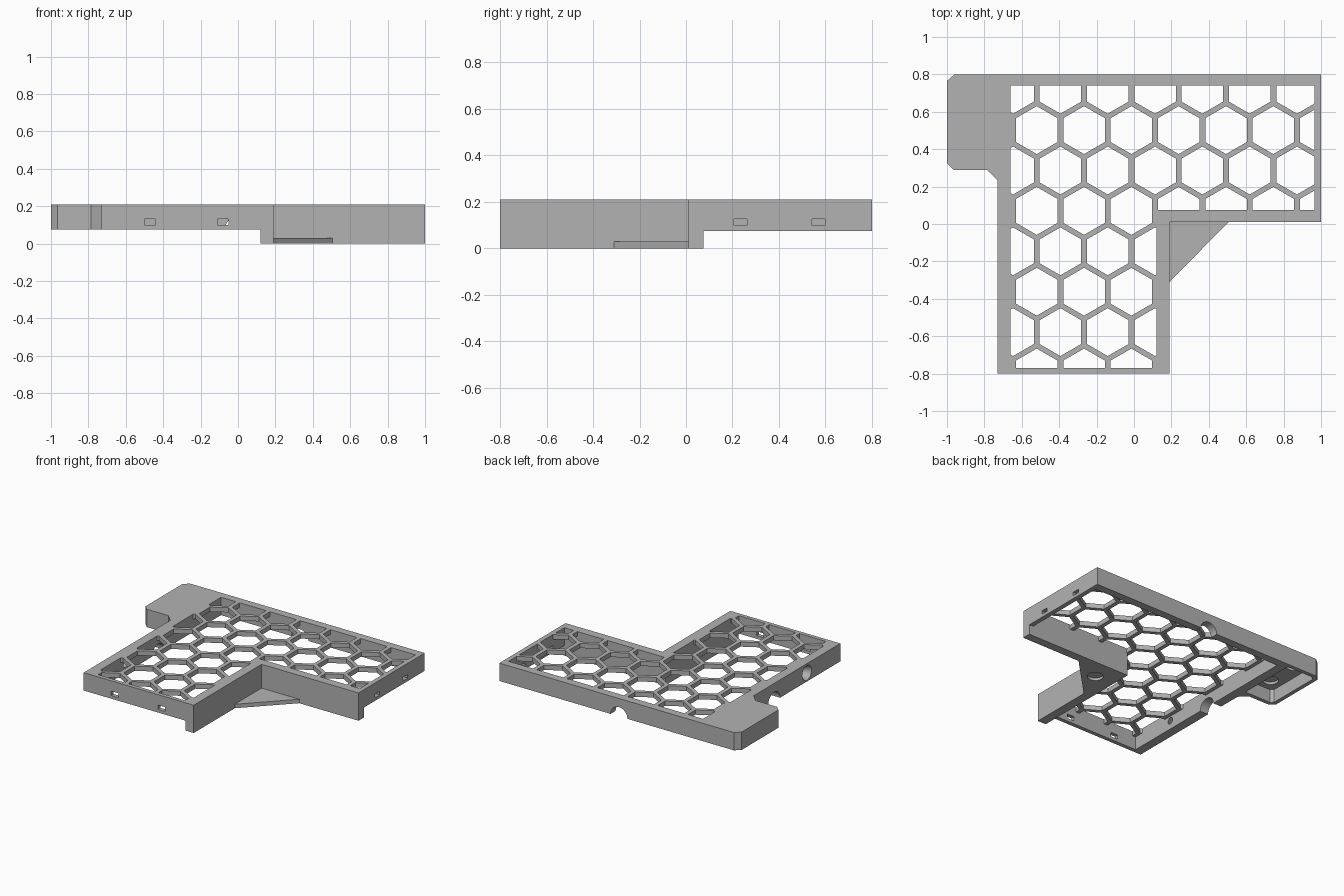
import bpy, bmesh, math
from mathutils import Matrix, Vector

default = bpy.data.objects.get("Cube")
if default:
    bpy.data.objects.remove(default)

gray = bpy.data.materials.new("matte gray")
gray.use_nodes = True
COLOR = (0.45, 0.45, 0.45, 1)
gray.diffuse_color = COLOR
gray.node_tree.nodes["Principled BSDF"].inputs["Base Color"].default_value = COLOR

BOTTOM, TOP, PLATE = 0.075, 0.21, 0.035


def add_prism(bm, pts, z0, z1):
    low = [bm.verts.new((x, y, z0)) for x, y in pts]
    high = [bm.verts.new((x, y, z1)) for x, y in pts]
    bm.faces.new(low[::-1])
    bm.faces.new(high)
    for i in range(len(pts)):
        j = (i + 1) % len(pts)
        bm.faces.new((low[i], low[j], high[j], high[i]))


def make_object(name, bm):
    bmesh.ops.recalc_face_normals(bm, faces=bm.faces)
    mesh = bpy.data.meshes.new(name)
    bm.to_mesh(mesh)
    bm.free()
    mesh.materials.append(gray)
    ob = bpy.data.objects.new(name, mesh)
    bpy.context.collection.objects.link(ob)
    return ob


def prism(name, pts, z0, z1):
    bm = bmesh.new()
    add_prism(bm, pts, z0, z1)
    return make_object(name, bm)


def rect(x0, x1, y0, y1):
    return [(x0, y0), (x1, y0), (x1, y1), (x0, y1)]


def box(name, center, size):
    x, y, z = center
    w, d, h = (s / 2 for s in size)
    return prism(name, rect(x - w, x + w, y - d, y + d), z - h, z + h)


def cone(name, center, r1, r2, depth, axis="Z"):
    # r1 lies at the low end of the axis, r2 at the high end
    bm = bmesh.new()
    direction = {"X": Vector((1, 0, 0)), "Y": Vector((0, 1, 0)), "Z": Vector((0, 0, 1))}[axis]
    turn = direction.to_track_quat("Z", "Y").to_matrix().to_4x4()
    bmesh.ops.create_cone(bm, cap_ends=True, segments=32, radius1=r1, radius2=r2,
                          depth=depth, matrix=Matrix.Translation(center) @ turn)
    return make_object(name, bm)


def cut(ob, *cutters):
    # Apply the cuts, then drop the cutters
    for c in cutters:
        c.hide_render = True
        mod = ob.modifiers.new("cut", "BOOLEAN")
        mod.operation, mod.solver, mod.object = "DIFFERENCE", "EXACT", c
    bpy.context.view_layer.update()
    deps = bpy.context.evaluated_depsgraph_get()
    mesh = bpy.data.meshes.new_from_object(ob.evaluated_get(deps))
    ob.modifiers.clear()
    ob.data = mesh
    for c in cutters:
        bpy.data.objects.remove(c)


# L-shaped walls with the side block
outline = [(-0.73, -0.8), (0.19, -0.8), (0.19, 0.01), (1, 0.01), (1, 0.8), (-0.96, 0.8),
           (-1, 0.765), (-1, 0.325), (-0.965, 0.29), (-0.785, 0.29), (-0.73, 0.235)]
inside = [(-0.66, -0.77), (0.12, -0.77), (0.12, 0.075), (0.965, 0.075), (0.965, 0.74), (-0.66, 0.74)]
pocket = [(-0.73, 0.32), (-0.73, 0.77), (-0.945, 0.77), (-0.97, 0.75), (-0.97, 0.34), (-0.95, 0.32)]
walls = prism("tray_walls", outline, BOTTOM, TOP)

cutters = [prism("inside_cutter", inside, -0.1, 0.4),
           prism("pocket_cutter", pocket, 0, TOP - PLATE)]
# Blind holes in the block pocket
cutters += [cone("blind_hole", (-0.87, y, 0.18), 0.055, 0.055, 0.03) for y in (0.42, 0.67)]
# Strap slots in the two open ends
cutters += [box("front_slot", (x, -0.79, 0.115), (0.06, 0.1, 0.033)) for x in (-0.47, -0.08)]
cutters += [box("end_slot", (0.99, y, 0.112), (0.1, 0.055, 0.027)) for y in (0.235, 0.57)]
# Cable notches and a countersunk screw hole
cutters += [cone("back_notch", (0, 0.78, BOTTOM), 0.07, 0.07, 0.15, "Y"),
            cone("side_notch", (-0.7, -0.01, BOTTOM), 0.07, 0.07, 0.15, "X"),
            cone("screw_hole", (-0.695, -0.4, 0.14), 0.06, 0.02, 0.09, "X")]
cut(walls, *cutters)

# Honeycomb top plate
grille = prism("honeycomb_plate", inside, TOP - PLATE, TOP)
bm = bmesh.new()
PITCH, ROW, RADIUS = 0.253, 0.216, 0.128
for row in range(8):
    for col in range(8):
        cx = -0.52 + PITCH * (col - (0.5 if row % 2 == 0 else 0))
        cy = 0.718 - ROW * row
        hexagon = [(cx + RADIUS * math.sin(math.pi * k / 3),
                    cy + RADIUS * math.cos(math.pi * k / 3)) for k in range(6)]
        add_prism(bm, hexagon, 0.1, 0.3)
cut(grille, make_object("hex_cutter", bm))

# Deeper skirt along the inner corner
prism("inner_skirt", [(0.12, -0.8), (0.19, -0.8), (0.19, 0.01), (1, 0.01), (1, 0.075), (0.12, 0.075)],
      0, BOTTOM)

# Corner gusset with a blind hole underneath
gusset = prism("corner_gusset", [(0.19, 0.01), (0.19, -0.31), (0.505, 0.01)], 0, 0.03)
cut(gusset, cone("gusset_hole", (0.28, -0.08, 0), 0.055, 0.055, 0.04))
